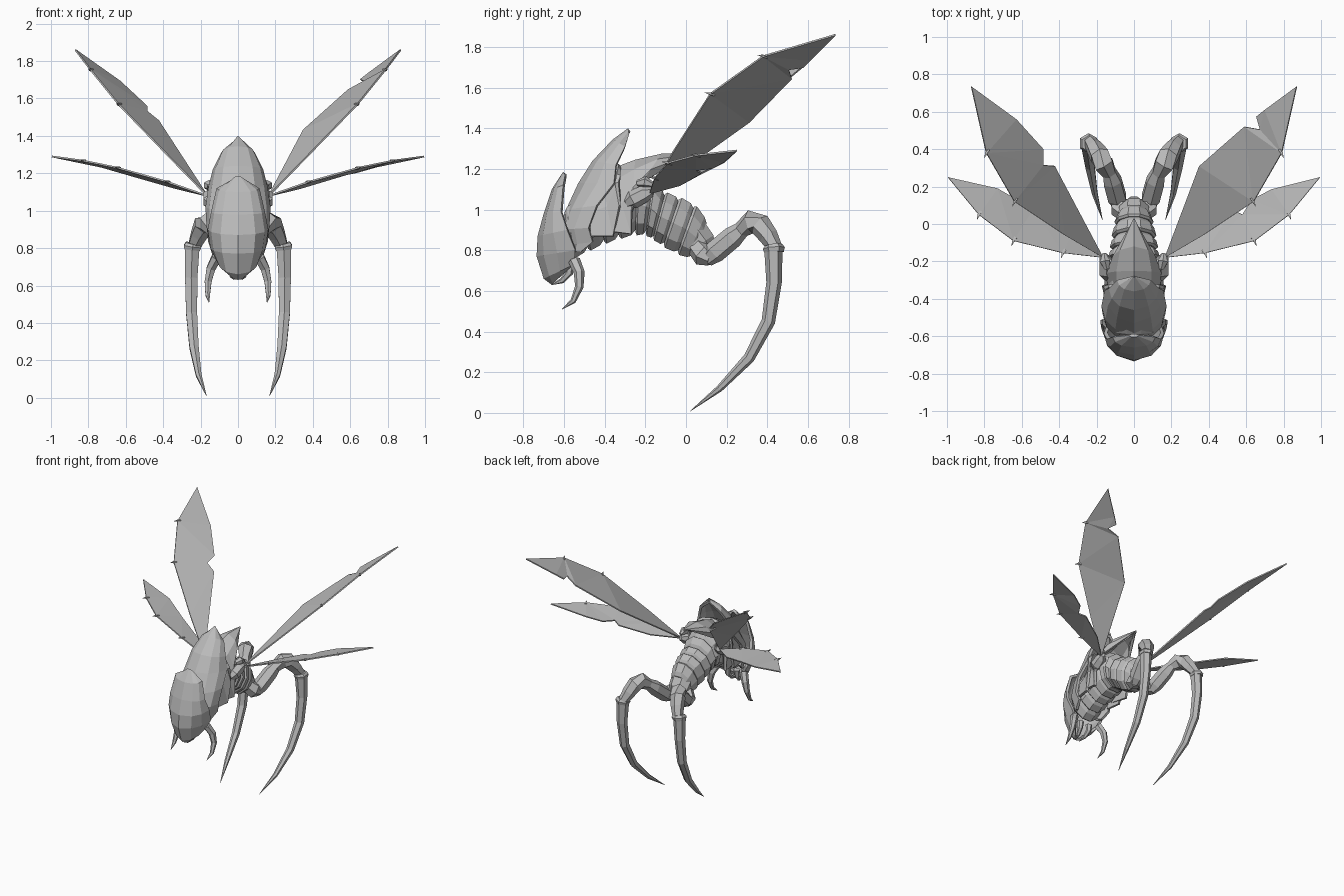
import bpy, bmesh, math
from mathutils import Vector

grey = bpy.data.materials.new("chitin_grey")
grey.diffuse_color = (0.5, 0.5, 0.5, 1)


def finish(name, bm, thickness=0, offset=-1):
    bmesh.ops.recalc_face_normals(bm, faces=bm.faces[:])
    me = bpy.data.meshes.new(name)
    bm.to_mesh(me)
    bm.free()
    me.materials.append(grey)
    ob = bpy.data.objects.new(name, me)
    bpy.context.collection.objects.link(ob)
    if thickness:
        mod = ob.modifiers.new("thickness", 'SOLIDIFY')
        mod.thickness, mod.offset = thickness, offset
    return ob


def loft(bm, rows, closed):
    """Bridge rows of points; closed rows become capped tubes."""
    vr = [[bm.verts.new(p) for p in r] for r in rows]
    n = len(vr[0])
    for a, b in zip(vr, vr[1:]):
        for j in range(n if closed else n - 1):
            k = (j + 1) % n
            bm.faces.new((a[j], a[k], b[k], b[j]))
    if closed:
        bm.faces.new(vr[0])
        bm.faces.new(vr[-1])


def shell(name, stations, thickness=0.02):
    """Curved armour plate: crest (y,z), rim (y,z), half width."""
    bm, rows = bmesh.new(), []
    for cy, cz, ey, ez, w in stations:
        row = []
        for deg in (-90, -62, -35, 0, 35, 62, 90):
            a = math.radians(deg)
            t = 1 - math.cos(a)
            row.append((w * math.sin(a), cy + (ey - cy) * t, cz + (ez - cz) * t))
        rows.append(row)
    loft(bm, rows, False)
    finish(name, bm, thickness)


def tube(name, pts, sides=6, mirror=True):
    """Tapered limb through (x, y, z, radius) points."""
    for s, tag in ((1, "_right"), (-1, "_left")) if mirror else ((1, ""),):
        P = [Vector((s * p[0], p[1], p[2])) for p in pts]
        rows = []
        for i, p in enumerate(P):
            t = (P[min(i + 1, len(P) - 1)] - P[max(i - 1, 0)]).normalized()
            u = Vector((1, 0, 0))
            u = (u - t * u.dot(t)).normalized()
            v = t.cross(u)
            rows.append([p + pts[i][3] * (u * math.cos(a) + v * math.sin(a))
                         for a in (2 * math.pi * (j + .5) / sides for j in range(sides))])
        bm = bmesh.new()
        loft(bm, rows, True)
        finish(name + tag, bm)


# Armour plates from head to back
shell("head_plate", [
    (-.605, 1.185, -.595, 1.17, .025), (-.66, 1.10, -.605, 1.12, .115),
    (-.70, .98, -.615, .99, .145), (-.73, .87, -.585, .90, .162),
    (-.735, .77, -.545, .80, .148), (-.70, .66, -.55, .73, .11),
    (-.66, .63, -.63, .66, .04)])
shell("neck_plate", [
    (-.285, 1.40, -.28, 1.37, .01), (-.36, 1.345, -.30, 1.31, .09),
    (-.46, 1.24, -.345, 1.22, .135), (-.53, 1.13, -.355, 1.13, .158),
    (-.59, 1.0, -.44, 1.02, .174), (-.63, .90, -.48, .91, .168),
    (-.62, .82, -.46, .84, .15), (-.58, .80, -.52, .79, .13)])
shell("back_plate", [
    (-.46, 1.12, -.42, .90, .15), (-.37, 1.20, -.27, .88, .16),
    (-.25, 1.245, -.27, .99, .165), (-.12, 1.275, -.22, 1.13, .13),
    (.03, 1.275, .0, 1.262, .01)])
shell("side_plate", [
    (-.47, 1.12, -.47, .87, .15), (-.42, 1.18, -.36, .87, .165),
    (-.36, 1.215, -.33, 1.02, .172), (-.33, 1.225, -.35, 1.13, .155)])

# Segmented body: top (y,z), bottom (y,z), half width
rings = [(-.60, 1.0, -.56, .75, .12), (-.52, 1.08, -.48, .79, .13),
         (-.44, 1.13, -.40, .825, .135), (-.34, 1.17, -.33, .85, .14),
         (-.24, 1.19, -.25, .87, .14), (-.16, 1.15, -.20, .87, .135),
         (-.10, 1.09, -.165, .85, .127), (-.03, 1.065, -.115, .815, .118),
         (.045, 1.03, -.045, .777, .105), (.11, .95, .02, .755, .085)]
for i, (a, b) in enumerate(zip(rings, rings[1:])):
    rows = []
    for t, s in ((0, .92), (.15, 1.03), (.75, .99), (1, .86)):
        ty, tz, by, bz, w = [p + (q - p) * t for p, q in zip(a, b)]
        row = []
        for j in range(10):
            g = 2 * math.pi * (j + .5) / 10
            c = .5 + .5 * s * math.cos(g)
            row.append((w * s * math.sin(g), by + (ty - by) * c, bz + (tz - bz) * c))
        rows.append(row)
    bm = bmesh.new()
    loft(bm, rows, True)
    finish(f"body_segment_{i + 1}", bm)
tube("tail_end", [(0, .03, .88, .09), (0, .07, .83, .085), (0, .11, .76, .045)], 8, False)

# Hind legs ending in long scythes
tube("hip", [(.035, .05, .82, .05), (.075, .09, .775, .06), (.095, .125, .755, .035)])
tube("thigh", [(.08, .10, .75, .035), (.09, .14, .79, .055),
               (.115, .23, .865, .054), (.135, .29, .915, .036)])
tube("shin", [(.13, .27, .90, .04), (.16, .32, .94, .058), (.185, .365, .925, .056),
              (.21, .405, .87, .048), (.235, .44, .81, .036)])
tube("cuff", [(.24, .43, .825, .044), (.243, .432, .81, .054), (.245, .433, .79, .048)])
tube("scythe", [(.245, .43, .80, .045), (.25, .433, .64, .038), (.248, .405, .45, .034),
                (.235, .31, .27, .028), (.21, .165, .12, .017), (.168, .02, .008, .001)])

# Mouth parts
tube("fang", [(.115, -.55, .75, .03), (.145, -.525, .69, .027), (.16, -.525, .62, .021),
              (.162, -.555, .55, .014), (.155, -.61, .51, .001)])
tube("small_fang", [(.04, -.57, .74, .025), (.04, -.575, .69, .02),
                    (.03, -.61, .65, .014), (.02, -.66, .63, .001)])

# Wing sockets
tube("wing_socket", [(.135, -.29, 1.03, .025), (.145, -.26, 1.05, .045),
                     (.15, -.20, 1.08, .042), (.165, -.165, 1.09, .02)])
tube("socket_knob", [(.145, -.24, 1.13, .015), (.155, -.20, 1.135, .03),
                     (.16, -.16, 1.12, .012)])


# Wings: shared leading edge, torn trailing edge differing per side
def wing(name, side, lead, trail):
    bm = bmesh.new()
    pts = [Vector((side * x, y, z)) for x, y, z in lead + trail]
    f = bm.faces.new([bm.verts.new(p) for p in pts])
    bmesh.ops.triangulate(bm, faces=[f], ngon_method='BEAUTY')
    finish(name, bm, 0.009, 0)


def barbs(name, places):
    for i, (x, y, z) in enumerate(places):
        tube(f"{name}_{i + 1}", [(x - .012, y + .018, z - .004, .011), (x, y, z, .009),
                                 (x + .01, y - .028, z + .005, .001)], 4)


fore_lead = [(.165, -.18, 1.08), (.37, -.06, 1.29), (.64, .12, 1.57),
             (.79, .38, 1.755), (.87, .735, 1.86)]
wing("fore_wing_right", 1, fore_lead,
     [(.70, .61, 1.735), (.655, .575, 1.70), (.675, .505, 1.69),
      (.59, .52, 1.645), (.35, .31, 1.43)])
wing("fore_wing_left", -1, fore_lead,
     [(.63, .56, 1.69), (.485, .40, 1.555), (.487, .315, 1.53), (.425, .31, 1.48)])
hind_lead = [(.165, -.18, 1.08), (.38, -.155, 1.155), (.645, -.09, 1.23),
             (.83, .05, 1.268), (.995, .25, 1.29)]
wing("hind_wing_right", 1, hind_lead,
     [(.735, .185, 1.235), (.63, .13, 1.205), (.58, .05, 1.195),
      (.53, .075, 1.18), (.33, -.03, 1.12)])
wing("hind_wing_left", -1, hind_lead,
     [(.73, .19, 1.235), (.54, .08, 1.18), (.33, -.03, 1.12)])
barbs("fore_barb", fore_lead[2:4])
barbs("hind_barb", hind_lead[1:4])
